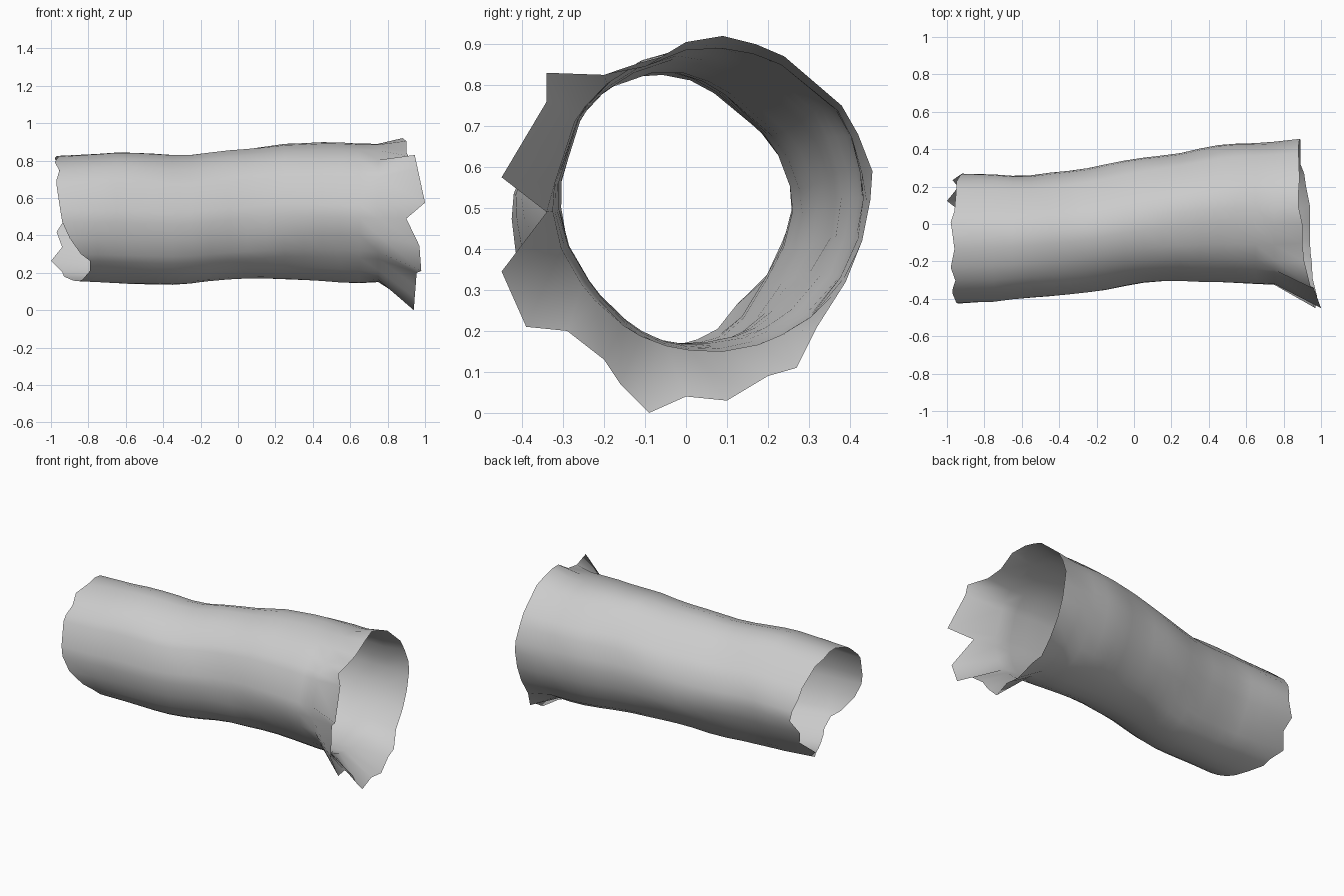
import bpy
import bmesh
import math
from mathutils import Vector, noise

default_cube = bpy.data.objects.get("Cube")
if default_cube:
    bpy.data.objects.remove(default_cube, do_unlink=True)

# Body sections along the tube: x, top, bottom, front, back
SECTIONS = [
    (-1.0, .825, .18, -.42, .25), (-.9, .83, .16, -.43, .275),
    (-.6, .85, .14, -.40, .26), (-.3, .83, .137, -.375, .29),
    (0, .86, .17, -.32, .35), (.25, .89, .165, -.305, .38),
    (.5, .9, .15, -.315, .43), (.75, .89, .15, -.325, .44),
]

# Broad dents and bulges: angle, spread (degrees), x, reach, depth
DENTS = [
    (48, 18, -.45, .5, .085), (328, 14, -.6, .4, .075),
    (215, 15, .55, .2, .04), (215, 15, 0, .25, -.025),
]

# Flared, ragged rim at the wide end: x, y, z
RIM = [
    (.89, .45, .52), (.885, .455, .59), (.88, .42, .68), (.88, .38, .75),
    (.885, .24, .87), (.88, .17, .9), (.88, .09, .92), (.9, -.0, .905),
    (.9, -.1, .845), (.91, -.2, .825), (.945, -.34, .83), (.96, -.34, .76),
    (1.0, -.45, .575), (.9, -.34, .49), (.97, -.45, .345), (.98, -.39, .21),
    (.955, -.29, .2), (.95, -.2, .13), (.945, -.16, .07), (.94, -.09, 0),
    (.94, 0, .04), (.94, .1, .03), (.92, .2, .09), (.91, .27, .11),
    (.89, .32, .21), (.89, .39, .32), (.89, .43, .42),
]

# Torn edge at the narrow end: x where each lengthwise strip stops
TEAR = [
    -.92, -.93, -.95, -.95, -.96, -.98, -.97, -.96, -.98,
    -.955, -.97, -.97, -.95, -.94, -.9, -.84, -.79, -.79,
    -.81, -.83, -.85, -.88, -.93, -.94, -1.0, -.94, -.97,
]


def section_at(x):
    """Top, bottom, front and back of the tube, blended between sections."""
    for a, b in zip(SECTIONS, SECTIONS[1:]):
        if x <= b[0]:
            t = (x - a[0]) / (b[0] - a[0])
            return [p + (q - p) * t for p, q in zip(a[1:], b[1:])]
    return SECTIONS[-1][1:]


def swelling(x, angle):
    """Scale of the wall radius, from fine crumpling and broad dents."""
    scale = 1 + .025 * noise.noise(Vector((x * 4, math.cos(angle) * 2, math.sin(angle) * 2)))
    for centre, spread, middle, reach, depth in DENTS:
        turn = (math.degrees(angle) - centre + 180) % 360 - 180
        scale -= depth * math.exp(-((turn / spread) ** 2 + ((x - middle) / reach) ** 2) / 2)
    return scale


def wall_point(x, angle):
    """Point on the crumpled oval wall."""
    top, bottom, front, back = section_at(x)
    scale = swelling(x, angle)
    y = (front + back) / 2 + math.cos(angle) * scale * (back - front) / 2
    z = (top + bottom) / 2 + math.sin(angle) * scale * (top - bottom) / 2
    return Vector((x, y, z))


# Lengthwise strips follow the points of the flared rim
angles = [math.atan2(z - .52, y - .06) for x, y, z in RIM]
stations = [-.75 + .1 * i for i in range(16)]

rings = [[wall_point(x, a) for x, a in zip(TEAR, angles)]]
rings += [[wall_point(x, a) for a in angles] for x in stations]
rings.append([Vector(p) for p in RIM])

# Loft the open tube between rings
bm = bmesh.new()
loops = [[bm.verts.new(p) for p in ring] for ring in rings]
count = len(RIM)
for near, far in zip(loops, loops[1:]):
    for i in range(count):
        j = (i + 1) % count
        face = bm.faces.new((near[i], near[j], far[j], far[i]))
        face.smooth = True

# Point the normals outward
bm.normal_update()
outward = sum(f.normal.dot(f.calc_center_median() - Vector((0, 0, .5))) for f in bm.faces)
if outward < 0:
    bmesh.ops.reverse_faces(bm, faces=bm.faces[:])

mesh = bpy.data.meshes.new("torn_tube")
bm.to_mesh(mesh)
bm.free()
tube = bpy.data.objects.new("torn_tube", mesh)
bpy.context.collection.objects.link(tube)

# Plain light grey
grey = bpy.data.materials.new("light_grey")
grey.use_nodes = True
colour = (.6, .6, .6, 1)
grey.diffuse_color = colour
for node in grey.node_tree.nodes:
    if node.type == 'BSDF_PRINCIPLED':
        node.inputs["Base Color"].default_value = colour
mesh.materials.append(grey)
